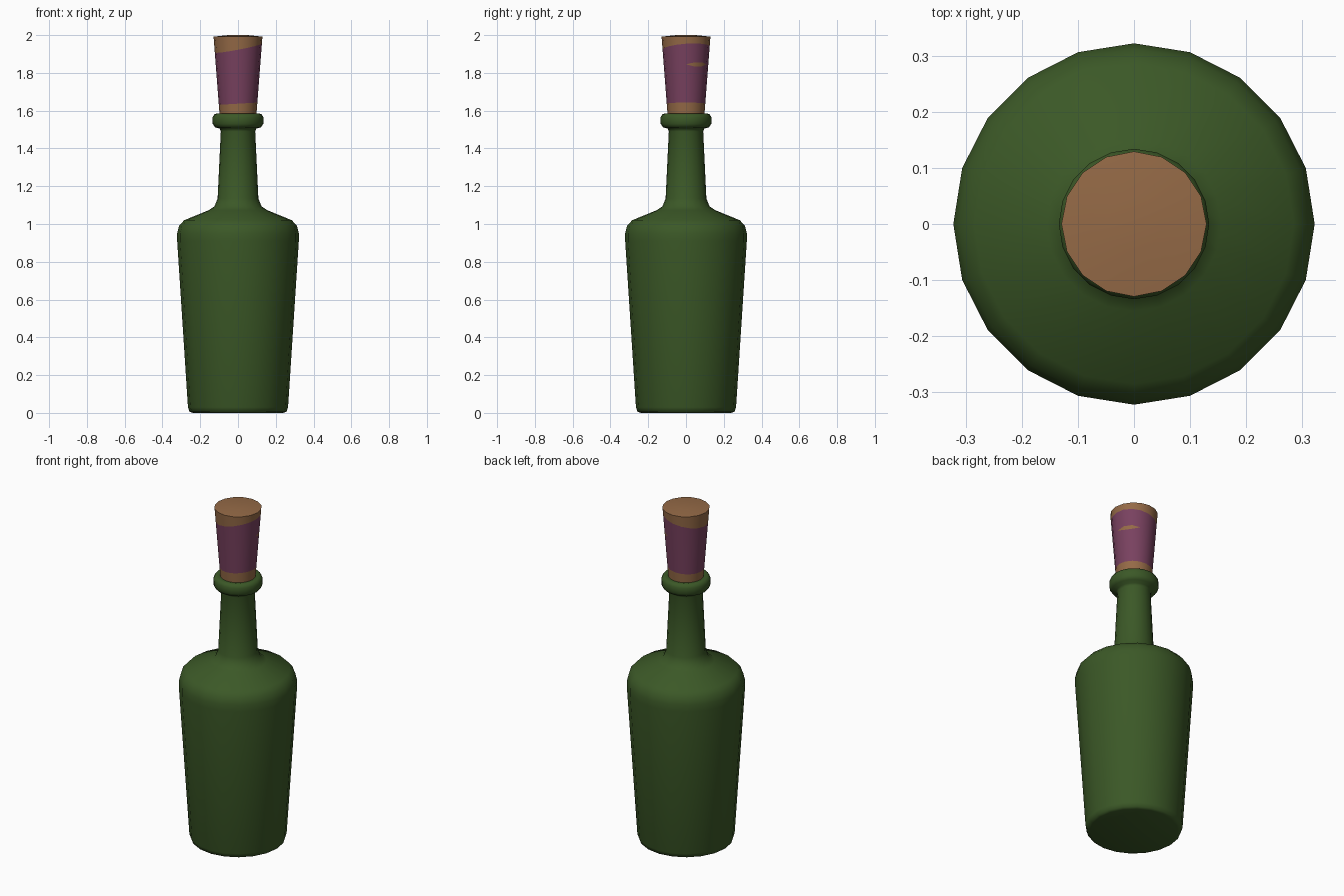
import bpy, bmesh
from math import sin, cos, tau, radians

if "Cube" in bpy.data.objects:
    bpy.data.objects.remove(bpy.data.objects["Cube"])


def material(name, rgb):
    m = bpy.data.materials.new(name)
    m.diffuse_color = (*rgb, 1)
    m.use_nodes = True
    m.node_tree.nodes["Principled BSDF"].inputs["Base Color"].default_value = m.diffuse_color
    return m


green = material("green_glass", (0.044, 0.098, 0.020))
brown = material("cork_brown", (0.300, 0.144, 0.062))
purple = material("label_purple", (0.190, 0.053, 0.115))


def lathe(name, rings, sides, mats, band_mats=None):
    """Each ring is a function of angle giving (radius, z); ends get caps."""
    bm = bmesh.new()
    loops = []
    for ring in rings:
        loop = []
        for i in range(sides):
            a = tau * i / sides
            r, z = ring(a)
            loop.append(bm.verts.new((r * cos(a), r * sin(a), z)))
        loops.append(loop)
    for k in range(len(loops) - 1):
        lo, hi = loops[k], loops[k + 1]
        for i in range(sides):
            j = (i + 1) % sides
            f = bm.faces.new((lo[i], lo[j], hi[j], hi[i]))
            f.material_index = band_mats[k] if band_mats else 0
    bm.faces.new(loops[0][::-1])
    bm.faces.new(loops[-1])
    bmesh.ops.remove_doubles(bm, verts=bm.verts, dist=1e-5)
    me = bpy.data.meshes.new(name)
    bm.to_mesh(me)
    bm.free()
    for m in mats:
        me.materials.append(m)
    ob = bpy.data.objects.new(name, me)
    bpy.context.collection.objects.link(ob)
    bpy.context.view_layer.objects.active = ob
    ob.select_set(True)
    bpy.ops.object.shade_smooth_by_angle(angle=radians(62))
    ob.select_set(False)
    return ob


# Bottle: tapered body, shoulder, neck, rolled lip
profile = [(0.24, 0), (0.257, 0.006), (0.265, 0.03), (0.322, 0.91), (0.322, 0.95),
           (0.312, 0.99), (0.285, 1.02), (0.155, 1.073), (0.125, 1.093), (0.108, 1.135),
           (0.091, 1.49), (0.096, 1.505), (0.122, 1.512), (0.134, 1.53),
           (0.134, 1.565), (0.126, 1.58), (0.112, 1.585), (0.09, 1.58)]
lathe("bottle", [lambda a, p=p: p for p in profile], 20, [green])


# Cork: bare ends, slanted wrapped label, thin tear in the label on the back right
def cone(z):
    return 0.098 + (z - 1.585) * 0.077, z


def tear(a, sign):
    inside = radians(10) < a < radians(65)
    return cone(1.845 + (0.011 * sign if inside else 0))


cork_rings = [
    lambda a: cone(1.55),
    lambda a: cone(1.637 + 0.006 * cos(a)),
    lambda a: tear(a, -1),
    lambda a: tear(a, 1),
    lambda a: cone(1.931 + 0.025 * cos(a - radians(20))),
    lambda a: cone(1.992),
    lambda a: (0.05, 2.0),
]
lathe("cork", cork_rings, 16, [brown, purple], [0, 1, 0, 1, 0, 0])
